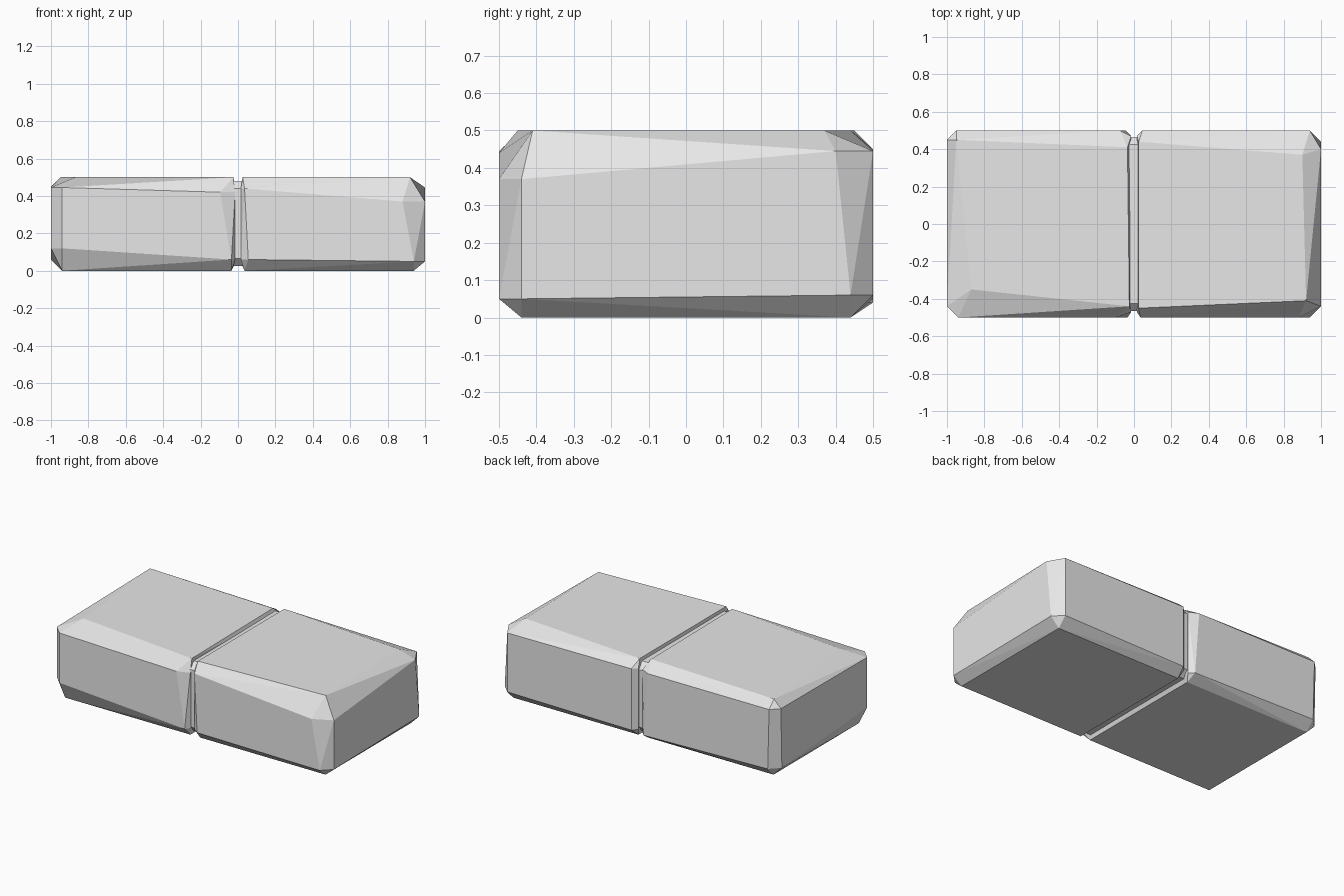
import bpy
import bmesh
from math import radians

cube = bpy.data.objects.get("Cube")
if cube:
    bpy.data.objects.remove(cube, do_unlink=True)

stone = bpy.data.materials.new("stone_grey")
stone.use_nodes = True
grey = (0.8, 0.8, 0.8, 1)
stone.diffuse_color = grey
stone.node_tree.nodes["Principled BSDF"].inputs["Base Color"].default_value = grey


def chipped_block(name, x_range, y_half, z_range, corners):
    """Box with each corner cut to three points, wrapped in a convex hull.

    Each corner holds insets in hundredths: x on the side face, x on the
    top or bottom, y on the end face, y on the top or bottom, and z.
    """
    bm = bmesh.new()
    for (end, side, level), cuts in corners.items():
        side_x, cap_x, end_y, cap_y, drop = (c / 100 for c in cuts)
        x, sx = (x_range[0], 1) if end == "low" else (x_range[1], -1)
        y, sy = (-y_half, 1) if side == "front" else (y_half, -1)
        z, sz = (z_range[0], 1) if level == "bottom" else (z_range[1], -1)
        bm.verts.new((x, y + sy * end_y, z + sz * drop))
        bm.verts.new((x + sx * side_x, y, z + sz * drop))
        bm.verts.new((x + sx * cap_x, y + sy * cap_y, z))
    bmesh.ops.convex_hull(bm, input=bm.verts[:])
    bmesh.ops.dissolve_limit(bm, angle_limit=radians(1),
                             verts=bm.verts[:], edges=bm.edges[:])
    bmesh.ops.recalc_face_normals(bm, faces=bm.faces[:])
    mesh = bpy.data.meshes.new(name)
    bm.to_mesh(mesh)
    bm.free()
    mesh.materials.append(stone)
    obj = bpy.data.objects.new(name, mesh)
    bpy.context.collection.objects.link(obj)
    return obj


# Left stone, its outer end at high x
chipped_block("left_stone", (0.015, 1), 0.5, (0, 0.5), {
    ("high", "front", "top"): (12, 8, 6, 9, 13),
    ("high", "front", "bottom"): (6, 6, 6, 6, 5),
    ("high", "back", "top"): (6, 10, 10, 13, 5.5),
    ("high", "back", "bottom"): (6, 6, 6, 6, 6),
    ("low", "front", "top"): (2, 1, 3, 5, 6),
    ("low", "front", "bottom"): (4, 2, 3, 6, 6),
    ("low", "back", "top"): (3, 1, 3, 6, 5),
    ("low", "back", "bottom"): (3, 2, 3, 6, 5),
})

# Right stone, its outer end at low x
chipped_block("right_stone", (-1, -0.015), 0.5, (0, 0.5), {
    ("low", "front", "top"): (6, 13, 6, 15, 5.5),
    ("low", "front", "bottom"): (6, 6, 6, 6, 12),
    ("low", "back", "top"): (5, 5, 5, 5, 5),
    ("low", "back", "bottom"): (6, 6, 6, 6, 6),
    ("high", "front", "top"): (8, 1, 3, 6, 8),
    ("high", "front", "bottom"): (2, 2, 3, 6, 6),
    ("high", "back", "top"): (6, 2, 3, 9, 5),
    ("high", "back", "bottom"): (3, 2, 3, 6, 4),
})

# Recessed joint filling the groove between the stones
chipped_block("joint", (-0.04, 0.04), 0.465, (0.025, 0.48), {
    (end, side, level): (1, 1, 1, 4, 4)
    for end in ("low", "high")
    for side in ("front", "back")
    for level in ("top", "bottom")
})
